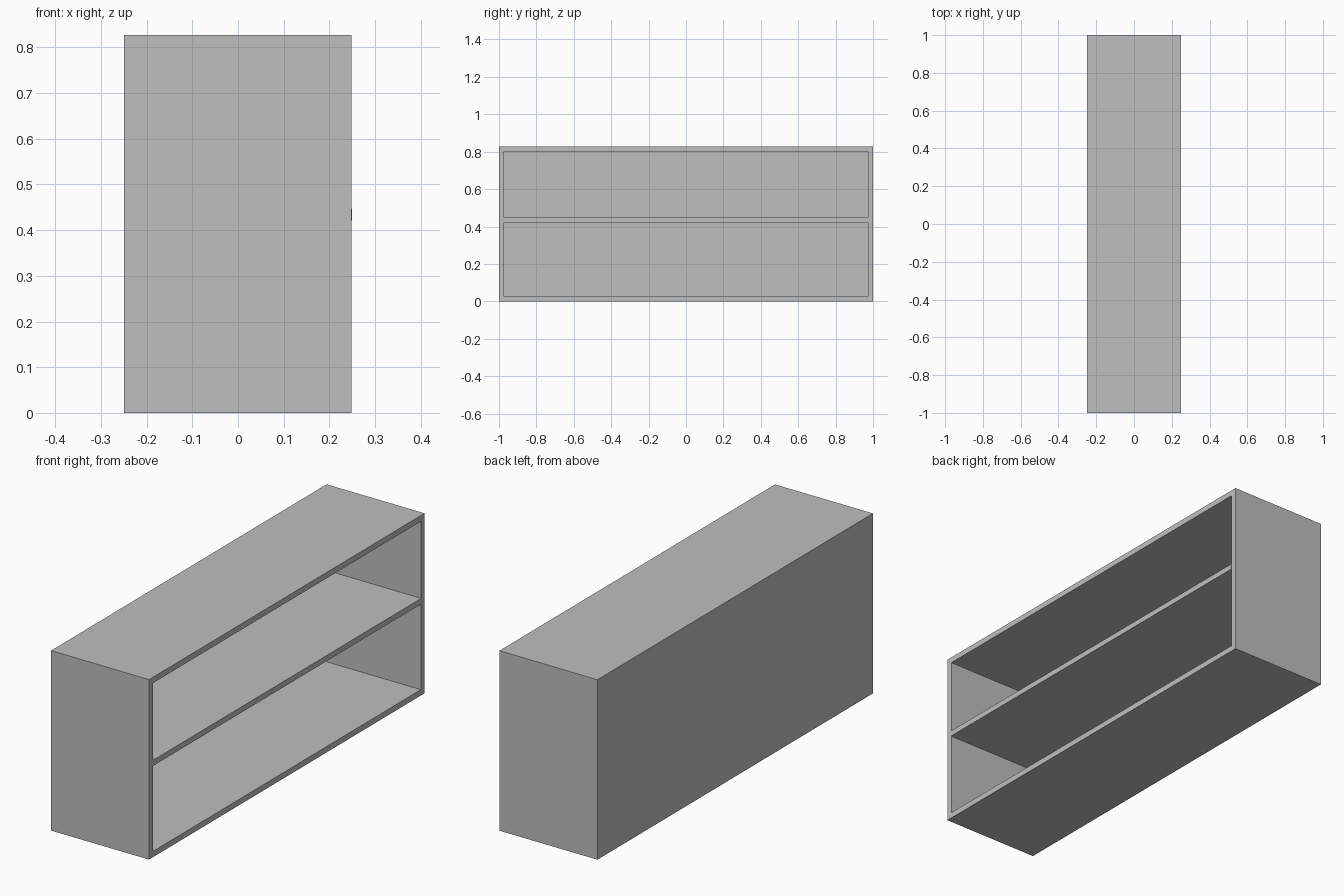
import bpy

# Remove the default cube
old = bpy.data.objects.get("Cube")
if old:
    bpy.data.objects.remove(old, do_unlink=True)

# Single grey finish
grey = bpy.data.materials.new("plain_grey")
grey.use_nodes = True
colour = (0.52, 0.52, 0.52, 1)
grey.diffuse_color = colour
grey.node_tree.nodes["Principled BSDF"].inputs["Base Color"].default_value = colour

BACK, FRONT = -0.25, 0.248     # depth of the case along x
HALF, HEIGHT = 1.0, 0.827      # half length along y, total height
T = 0.027                      # board thickness
BACK_T = 0.008                 # back panel thickness


def board(name, x, y, z):
    """Flat board spanning the given (low, high) ranges."""
    spans = (x, y, z)
    bpy.ops.mesh.primitive_cube_add(size=1, location=[(a + b) / 2 for a, b in spans])
    ob = bpy.context.object
    ob.name = name
    ob.scale = [b - a for a, b in spans]
    bpy.ops.object.transform_apply(location=False, rotation=False, scale=True)
    ob.data.materials.append(grey)
    return ob


depth = (BACK, FRONT)
inner = (-HALF + T, HALF - T)

# Outer case: top and bottom between two full-height ends
board("bottom_board", depth, inner, (0, T))
board("top_board", depth, inner, (HEIGHT - T, HEIGHT))
board("front_end_board", depth, (-HALF, -HALF + T), (0, HEIGHT))
board("back_end_board", depth, (HALF - T, HALF), (0, HEIGHT))

# Thin panel closing the rear side
board("back_panel", (BACK, BACK + BACK_T), inner, (T, HEIGHT - T))

# Middle shelf, standing slightly proud of the case
board("middle_shelf", (BACK + BACK_T, 0.25), inner, (0.421, 0.447))
